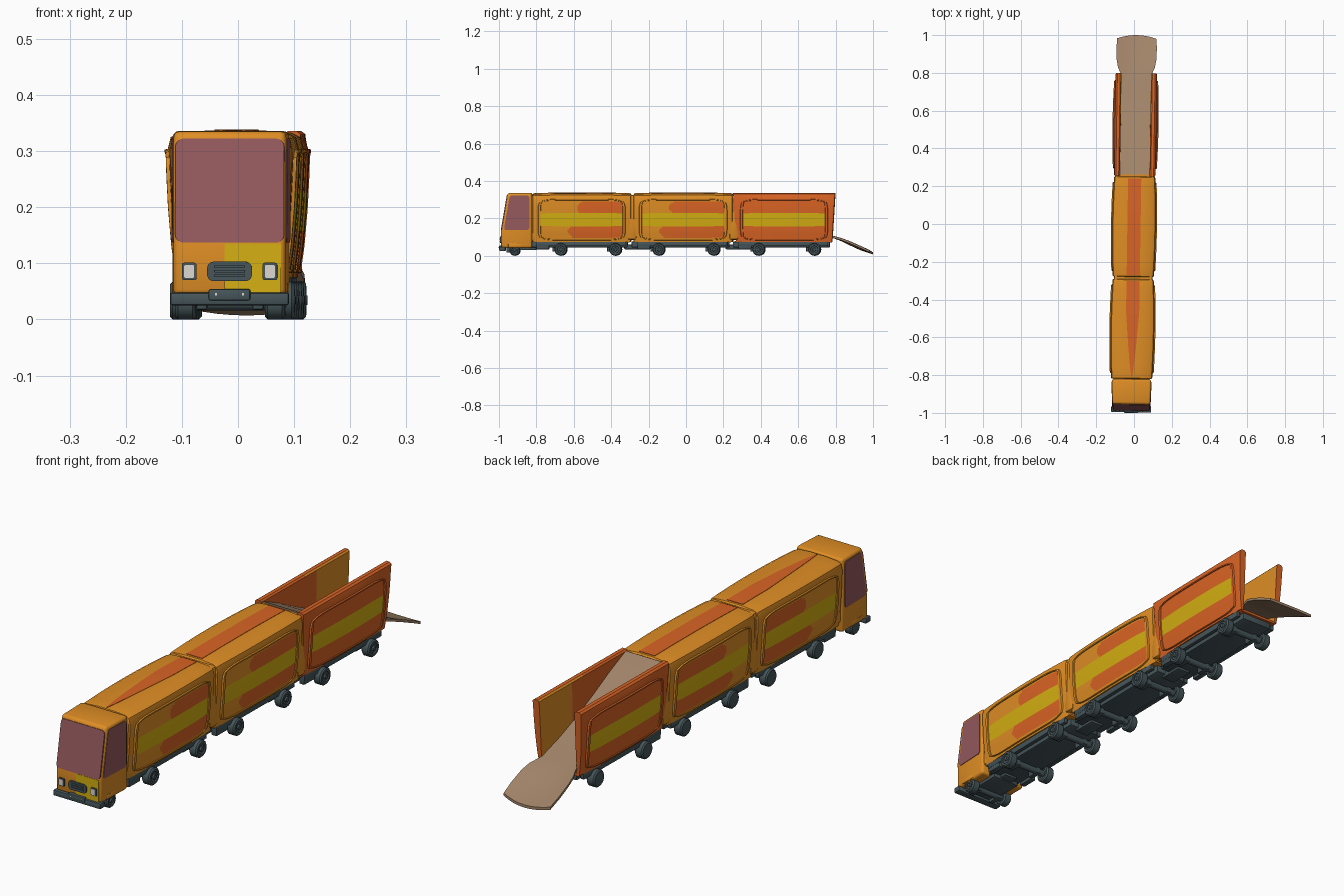
import bpy, bmesh, math
from mathutils import Matrix, Vector

if "Cube" in bpy.data.objects:
    bpy.data.objects.remove(bpy.data.objects["Cube"])


def mat(name, r, g, b):
    m = bpy.data.materials.new(name)
    m.diffuse_color = (r, g, b, 1)
    m.use_nodes = True
    m.node_tree.nodes["Principled BSDF"].inputs["Base Color"].default_value = m.diffuse_color
    return m


AMBER = mat("amber", 0.74, 0.27, 0.018)
RED = mat("red orange", 0.70, 0.127, 0.018)
YELLOW = mat("yellow", 0.66, 0.43, 0.006)
GLASS = mat("tinted glass", 0.30, 0.10, 0.11)
GREY = mat("dark grey", 0.062, 0.092, 0.102)
BROWN = mat("ramp brown", 0.36, 0.23, 0.14)
WHITE = mat("lamp white", 0.72, 0.70, 0.66)


def finish(name, bm, mats, recalc=True, rule=None, smooth=True):
    if recalc:
        bmesh.ops.recalc_face_normals(bm, faces=bm.faces[:])
    bm.normal_update()
    if rule:
        for f in bm.faces:
            f.material_index = rule(f)
    me = bpy.data.meshes.new(name)
    bm.to_mesh(me)
    bm.free()
    for m in mats:
        me.materials.append(m)
    ob = bpy.data.objects.new(name, me)
    bpy.context.collection.objects.link(ob)
    if smooth:
        me.shade_smooth()
        me.set_sharp_from_angle(angle=math.radians(35))
    return ob


def loft(name, rings, mats, caps=True, loop=False, rule=None):
    bm = bmesh.new()
    vs = [[bm.verts.new(p) for p in r] for r in rings]
    n = len(vs[0])
    for i in range(len(vs) if loop else len(vs) - 1):
        a, b = vs[i], vs[(i + 1) % len(vs)]
        for j in range(n):
            k = (j + 1) % n
            bm.faces.new((a[j], a[k], b[k], b[j]))
    if caps:
        bm.faces.new(vs[0])
        bm.faces.new(vs[-1])
    return finish(name, bm, mats, rule=rule)


def box(name, x0, x1, y0, y1, z0, z1, m, bev=0.004):
    bm = bmesh.new()
    bmesh.ops.create_cube(bm, size=1)
    for v in bm.verts:
        v.co = ((x0 + x1) / 2 + v.co.x * (x1 - x0), (y0 + y1) / 2 + v.co.y * (y1 - y0),
                (z0 + z1) / 2 + v.co.z * (z1 - z0))
    if bev:
        bmesh.ops.bevel(bm, geom=bm.edges[:], offset=bev, segments=2, affect='EDGES', profile=0.5)
    return finish(name, bm, [m])


def wheel(name, x0, x1, y, z, r, m=GREY, n=20):
    b = min(0.005, r * 0.3)
    prof = [(x0, r - b), (x0 + b, r), (x1 - b, r), (x1, r - b), (x1, r * 0.6), (x1 - 0.004, r * 0.55),
            (x1 - 0.004, r * 0.3), (x1 + 0.002, r * 0.25)]
    loft(name, [[(px, y + pr * math.cos(2 * math.pi * i / n), z + pr * math.sin(2 * math.pi * i / n))
                 for i in range(n)] for px, pr in prof], [m])
    return


def rrect(u0, u1, v0, v1, r, n=5):
    pts = []
    for cx, cy, a0 in ((u1 - r, v1 - r, 0), (u0 + r, v1 - r, 90), (u0 + r, v0 + r, 180), (u1 - r, v0 + r, 270)):
        for i in range(n + 1):
            a = math.radians(a0 + 90 * i / n)
            pts.append((cx + r * math.cos(a), cy + r * math.sin(a)))
    return pts


def plate(name, pts, place, d0, d1, m):
    return loft(name, [[place(u, v, d) for u, v in pts] for d in (d0, d1)], [m])


# ---- carriages: barrel-sided section shared by bodies and panels
SEC = [(0.098, 0.075), (0.106, 0.13), (0.112, 0.2), (0.115, 0.26), (0.116, 0.305), (0.111, 0.325),
       (0.095, 0.333), (0.04, 0.337)]
CARS = [("front", -0.82, -0.292, -0.68), ("middle", -0.28, 0.252, -0.19), ("rear", 0.262, 0.79, -9)]


def half(z, t):
    for (xa, za), (xb, zb) in zip(SEC, SEC[1:]):
        if z <= zb:
            return xa + (xb - xa) * (z - za) / (zb - za) - 0.007 * t * t
    return 0.1


STEPS = [(-1, 0.95), (-0.985, 0.99), (-0.95, 1), (-0.75, 1), (-0.5, 1), (-0.25, 1), (0, 1)]
STEPS += [(-a, k) for a, k in STEPS[-2::-1]]


def panel(tag, yc, L, sx, start, frame):
    def P(s, t, d):
        y = yc + 0.85 * L * s * (1 - 0.03 * abs(t) ** 6)
        z = 0.193 + 0.106 * t * (1 - 0.10 * abs(s) ** 8)
        return (sx * (half(z, (y - yc) / L) + d), y, z)

    def colour(f):
        c = f.calc_center_median()
        t = abs(c.z - 0.193)
        if t < 0.037:
            return 1
        red = c.y > start + 0.05 * (2 if c.z > 0.193 else 1) + 25 * (t - 0.062) ** 2 and t < 0.096
        return 2 if red or start < -5 else 0
    # painted panel
    bm = bmesh.new()
    nu, nv = 60, 24
    g = [[bm.verts.new(P(-1 + 2 * i / nu, -1 + 2 * j / nv, 0.0025)) for j in range(nv + 1)] for i in range(nu + 1)]
    for i in range(nu):
        for j in range(nv):
            q = (g[i][j], g[i + 1][j], g[i + 1][j + 1], g[i][j + 1])
            bm.faces.new(q if sx > 0 else q[::-1])
    finish(tag + "_side_panel", bm, [AMBER, YELLOW, RED], recalc=False, rule=colour)
    # raised frame around it
    n = 16
    e = [-1 + 2 * i / n for i in range(n)]
    loop = [(a, -1) for a in e] + [(1, a) for a in e] + [(-a, 1) for a in e] + [(-1, -a) for a in e]
    loft(tag + "_panel_frame", [[P(a * k, b * k, d) for a, b in loop] for k, d in
         ((1.05, -0.002), (1.035, 0.006), (0.985, 0.006), (0.97, 0.0))], [frame], caps=False, loop=True)


for tag, y0, y1, start in CARS:
    yc, L = (y0 + y1) / 2, (y1 - y0) / 2
    rear = tag == "rear"
    for sx, side in ((1, "right"), (-1, "left")):
        panel(f"{tag}_{side}", yc, L, sx, start, RED if rear else AMBER)
        if rear:  # open carriage walls, amber on the back part of the inside
            rings = []
            for t, k in STEPS:
                r = [(half(z, t) * (0.6 + 0.4 * k), z) for _, z in SEC[:5]]
                r += [(0.108, 0.33), (0.1, 0.336), (0.085, 0.336), (0.079, 0.33), (0.078, 0.2), (0.078, 0.075)]
                rings.append([(sx * x, yc + L * t + 0.008 * t * (z - 0.2) / 0.13, z) for x, z in r])
            loft(f"rear_{side}_wall", rings, [RED, AMBER], rule=lambda f: int(
                f.normal.x * f.calc_center_median().x < -0.03 and f.calc_center_median().y > 0.56))
    if not rear:
        rings = []
        for t, k in STEPS:
            r = [(half(z, t) if i < 5 else x - 0.007 * t * t, z - 0.003 * t * t) for i, (x, z) in enumerate(SEC)]
            r = r + [(-x, z) for x, z in r[::-1]]
            rings.append([(x * k, yc + L * t, 0.2 + (z - 0.2) * k) for x, z in r])
        loft(tag + "_body", rings, [AMBER])
        # tapering roof stripe
        rings = []
        for i in range(25):
            t = -0.96 + 1.92 * i / 24
            y = yc + L * t
            w = 0.035 * min(1, max(0.02, (y + 0.81) / 0.35)) ** 0.7
            z = 0.3375 - 0.003 * t * t
            rings.append([(-w, y, z - 0.003), (w, y, z - 0.003), (w, y, z + 0.001), (-w, y, z + 0.001)])
        loft(tag + "_roof_stripe", rings, [RED])
        # joint collar to the next carriage
        box(tag + "_joint_collar", -0.102, 0.102, y1 - 0.02, y1 + 0.03, 0.085, 0.326, AMBER, 0.012)
    else:
        box("rear_floor", -0.085, 0.085, y0, y1 - 0.01, 0.07, 0.08, RED, 0)
    # chassis
    box(tag + "_chassis", -0.068, 0.068, y0 - 0.01, y1 - 0.02, 0.045, 0.076, GREY)
    for sx in (1, -1):
        box(tag + "_side_rail", sx * 0.085 - 0.008, sx * 0.085 + 0.008, y0 + 0.02, y1 - 0.03, 0.052, 0.076, GREY, 0.002)
        box(tag + "_step_box", sx * 0.08 - 0.012, sx * 0.08 + 0.012, y0 + 0.02, y0 + 0.09, 0.035, 0.074, GREY, 0.004)
    box(tag + "_coupling", -0.03, 0.03, y0 - 0.05, y0 + 0.05, 0.035, 0.06, GREY)

# ---- wheels, axles and hangers
for i, y in enumerate((-0.914, -0.668, -0.376, -0.144, 0.15, 0.39, 0.688)):
    r = 0.029 if i == 0 else 0.034
    xo = 0.098 if i == 0 else 0.111
    for sx, side in ((1, "right"), (-1, "left")):
        wheel(f"wheel_{side}_{i}", sx * (xo - 0.036) if sx > 0 else -xo, xo if sx > 0 else -(xo - 0.036), y, r, r)
        box(f"hanger_{side}_{i}", sx * 0.05 - 0.01, sx * 0.05 + 0.01, y - 0.045, y + 0.012, r - 0.012, 0.06, GREY)
    wheel(f"axle_{i}", -xo + 0.01, xo - 0.01, y, r, 0.013, n=12)

# ---- slide ramp running from the roof down to the ground
RAMP = [(0.262, 0.332, 0.079), (0.36, 0.288, 0.079), (0.46, 0.236, 0.079), (0.56, 0.188, 0.079), (0.67, 0.143, 0.079),
        (0.78, 0.108, 0.079), (0.80, 0.102, 0.085), (0.83, 0.092, 0.098), (0.87, 0.075, 0.105),
        (0.93, 0.048, 0.107), (1.0, 0.024, 0.104)]
rings = []
for y, z, w in RAMP:
    us = [-1 + i / 4 for i in range(9)]
    bow = 0.018 if y > 0.99 else 0
    lift = 0.012 * max(0, min(1, (y - 0.78) / 0.1))
    top = [(w * u, y - bow * u * u, z + lift * (u * u - 0.5)) for u in us]
    rings.append(top + [(x, yy, zz - 0.011) for x, yy, zz in top[::-1]])
loft("slide_ramp", rings, [BROWN])

# ---- cab
bm = bmesh.new()
prof = [(-0.985, 0.042), (-0.988, 0.13), (-0.953, 0.335), (-0.822, 0.336), (-0.822, 0.042)]
lo, hi = [[bm.verts.new((s * (0.1 if y < -0.9 else 0.104), y, z)) for y, z in prof] for s in (-1, 1)]
bm.faces.new(lo)
bm.faces.new(hi)
for i in range(5):
    j = (i + 1) % 5
    bm.faces.new((lo[i], lo[j], hi[j], hi[i]))
bmesh.ops.recalc_face_normals(bm, faces=bm.faces[:])
edges = [e for e in bm.edges if not all(abs(v.co.z - 0.13) < 0.001 for v in e.verts)]
bmesh.ops.bevel(bm, geom=edges, offset=0.011, segments=3, affect='EDGES', profile=0.5)
finish("cab_body", bm, [AMBER])


def slope(z):
    return -0.988 + max(0, z - 0.13) * 0.035 / 0.205


def front(u, v, d):
    return (u, slope(v) - d, v)


plate("windshield", rrect(-0.097, 0.097, 0.137, 0.322, 0.014), front, -0.004, 0.002, GLASS)
for s, side in ((1, "right"), (-1, "left")):
    plate(side + "_cab_window", rrect(0, 1, 0, 1, 0.09),
          lambda u, v, d: (s * (0.1 + 0.004 * u + d), (slope(0.137 + 0.185 * v) + 0.014) * (1 - u) - 0.836 * u,
                           0.137 + 0.185 * v), -0.004, 0.002, GLASS)
    x = s * 0.072
    plate(side + "_lamp_rim", rrect(x - 0.013, x + 0.013, 0.070, 0.101, 0.004), front, -0.004, 0.004, GREY)
    plate(side + "_lamp", rrect(x - 0.009, x + 0.009, 0.074, 0.097, 0.003), front, 0.0, 0.006, WHITE)
    # wheel arch
    box(side + "_wheel_arch", s * 0.098 - 0.005, s * 0.098 + 0.005, -0.95, -0.878, 0.046, 0.066, AMBER, 0.004)
plate("yellow_nose_patch", rrect(-0.009, 0.092, 0.048, 0.135, 0.002), front, -0.004, 0.001, YELLOW)
plate("grille", rrect(-0.04, 0.04, 0.068, 0.103, 0.012), front, -0.004, 0.005, GREY)
for z in (0.078, 0.086, 0.094):
    plate("grille_bar", rrect(-0.028, 0.028, z - 0.002, z + 0.002, 0.0018), front, 0.003, 0.008, GREY)
# bumper with a blank plate
box("bumper", -0.106, 0.106, -0.997, -0.965, 0.025, 0.048, GREY, 0.005)
box("bumper_plate", -0.037, 0.037, -1.0, -0.98, 0.034, 0.054, GREY, 0.003)
for s in (1, -1):
    box("bumper_bolt", s * 0.024 - 0.002, s * 0.024 + 0.002, -1.001, -0.995, 0.043, 0.047, WHITE, 0)
box("cab_chassis", -0.06, 0.06, -0.96, -0.80, 0.03, 0.06, GREY)
box("cab_neck", -0.095, 0.095, -0.84, -0.80, 0.08, 0.322, AMBER, 0.01)

# ---- the whole train stands slightly turned
for ob in bpy.context.scene.objects:
    ob.matrix_world = Matrix.Rotation(-0.0152, 4, 'Z')
